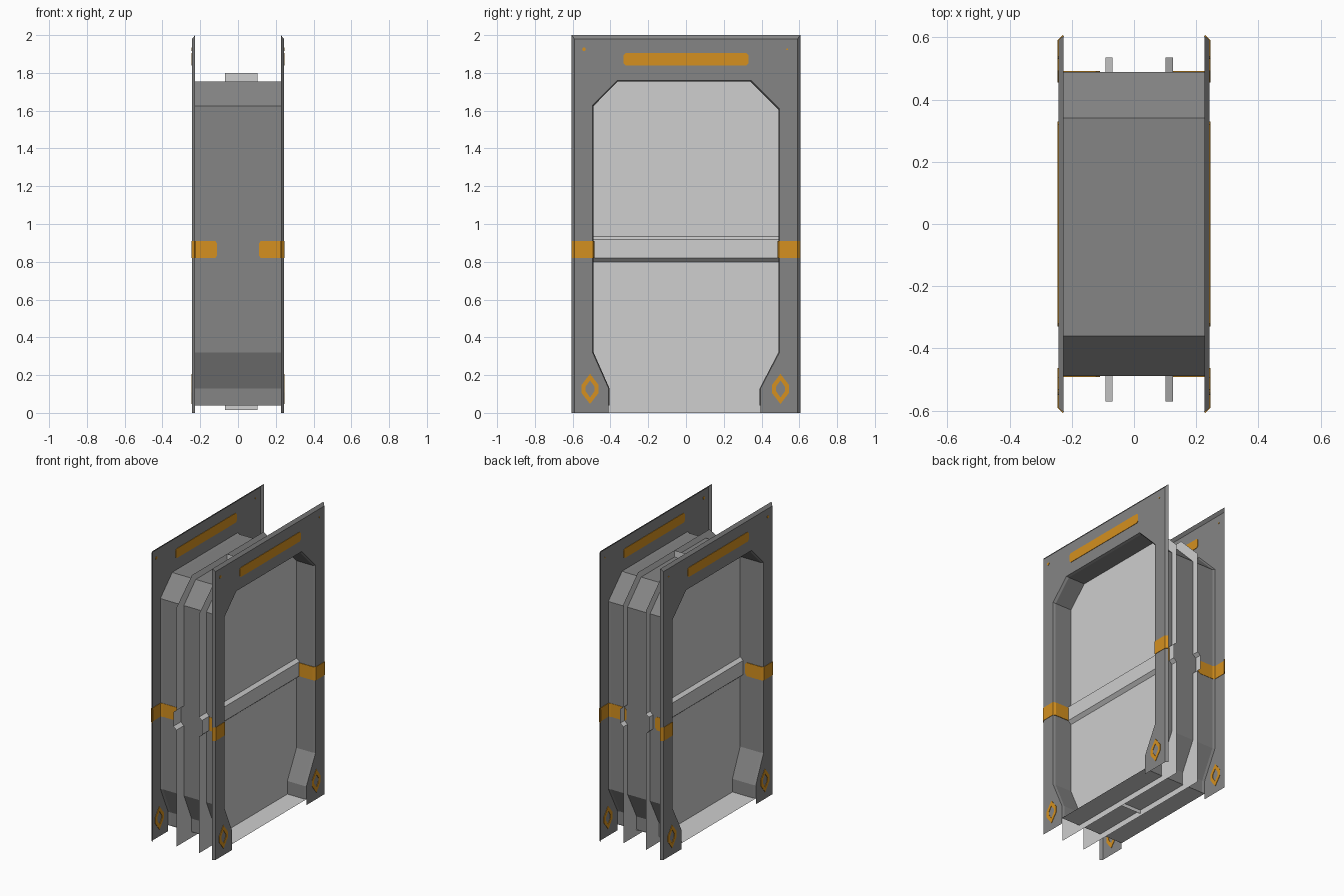
import bpy, bmesh, math

if "Cube" in bpy.data.objects:
    bpy.data.objects.remove(bpy.data.objects["Cube"])


def material(name, rgb):
    m = bpy.data.materials.new(name)
    m.diffuse_color = (*rgb, 1)
    m.use_nodes = True
    m.node_tree.nodes["Principled BSDF"].inputs["Base Color"].default_value = m.diffuse_color
    return m


GREY = material("frame grey", (0.235, 0.235, 0.235))
LIGHT = material("door light grey", (0.62, 0.62, 0.62))
ORANGE = material("marking orange", (0.66, 0.28, 0.014))


def make(name, verts, faces, mats, thick=0):
    mesh = bpy.data.meshes.new(name)
    mesh.from_pydata(verts, [], faces)
    for m in mats:
        mesh.materials.append(m)
    ob = bpy.data.objects.new(name, mesh)
    bpy.context.collection.objects.link(ob)
    bm = bmesh.new()
    bm.from_mesh(mesh)
    bmesh.ops.recalc_face_normals(bm, faces=bm.faces)
    bm.to_mesh(mesh)
    bm.free()
    if thick:
        s = ob.modifiers.new("thickness", "SOLIDIFY")
        s.thickness, s.offset = thick, 0
    return ob


def strip(name, rows, mats, thick=0):
    """Sheet lofted through rows of (start point, end point)."""
    verts = [p for row in rows for p in row]
    faces = [(2*i, 2*i+1, 2*i+3, 2*i+2) for i in range(len(rows) - 1)]
    return make(name, verts, faces, mats, thick)


X_OUT, X_IN = 0.243, 0.227     # plate face and back of its rim

# Doorway outline (y, z), from the right foot up and over to the left foot
DOORWAY = [(0.395, 0.13), (0.495, 0.32), (0.495, 1.61), (0.345, 1.76),
           (-0.365, 1.76), (-0.495, 1.63), (-0.495, 0.32), (-0.41, 0.13)]

for s, side in ((1, "right"), (-1, "left")):
    # Plate with doorway cut-out and a sloped rim folded backwards
    inner = [(-0.59, 0), (-0.59, 1.98), (0.59, 1.98), (0.59, 0)]
    outer = [(-0.605, 0), (-0.605, 2.0), (0.605, 2.0), (0.605, 0)]
    loop = inner + [(0.395, 0)] + DOORWAY + [(-0.41, 0)]
    n = len(loop)
    verts = [(s*X_OUT, y, z) for y, z in loop] + [(s*X_IN, y, z) for y, z in outer]
    faces = [tuple(range(n))] + [(i, i+1, n+i+1, n+i) for i in range(3)]
    make(side + "_frame_plate", verts, faces, [GREY])

    # Flat markings through the plate, seen from both sides
    def decal(name, pts):
        make(name, [(s*X_OUT, y, z) for y, z in pts], [tuple(range(len(pts)))],
             [ORANGE], 0.006)

    decal(side + "_top_band", [(-0.33, 1.85), (-0.32, 1.84), (0.32, 1.84), (0.33, 1.85),
                               (0.33, 1.895), (0.32, 1.905), (-0.32, 1.905), (-0.33, 1.895)])
    for y0, r in ((-0.54, 0.01), (0.535, 0.005)):
        decal(side + "_corner_dot", [(y0 + r*math.cos(k*math.pi/4), 1.925 + r*math.sin(k*math.pi/4))
                                     for k in range(8)])

    # Hollow diamond markings on the feet
    for y0 in (-0.508, 0.5):
        shape = [(0, -1), (1, -0.25), (1, 0.25), (0, 1), (-1, 0.25), (-1, -0.25)]
        rows = [((s*X_OUT, y0 + 0.046*a, 0.127 + 0.08*b),
                 (s*X_OUT, y0 + 0.024*a, 0.127 + 0.045*b)) for a, b in shape + shape[:1]]
        strip(side + "_foot_diamond", rows, [ORANGE], 0.006)

    # Stripes wrapping rim, plate and passage wall
    for t in (1, -1):
        path = [(0.11, 0.488, 0.032), (0.122, 0.488, 0.046), (X_IN, 0.488, 0.046),
                (X_OUT, 0.495, 0.046), (X_OUT, 0.59, 0.046), (X_IN, 0.605, 0.046)]
        rows = [((s*x, t*y, 0.865 - h), (s*x, t*y, 0.865 + h)) for x, y, h in path]
        strip(side + "_side_stripe", rows, [ORANGE], 0.006)

# Passage walls: the outline lofted between plates, slightly tighter inside
n = len(DOORWAY) + 2
section = [(0.395, 0.04)] + DOORWAY + [(-0.41, 0.04)]
verts = []
for x, k, dz in ((-X_OUT, 1, 0), (-X_IN, 0.988, 0.005), (X_IN, 0.988, 0.005), (X_OUT, 1, 0)):
    verts += [(x, y*k, z - (dz if z > 1 else 0)) for y, z in section]
faces = [(r*n + i, r*n + i + 1, (r+1)*n + i + 1, (r+1)*n + i)
         for r in range(3) for i in range(n - 1)]
make("passage_walls", verts, faces, [GREY])

# Passage floor
strip("passage_floor", [((x, -0.41, 0.04), (x, 0.395, 0.04)) for x in (-X_OUT, X_OUT)], [LIGHT])

# Door sheets, reaching past the passage, each with a raised cross bar
for name, x0, x1 in (("right_door_sheet", 0.102, 0.125), ("left_door_sheet", -0.069, -0.092)):
    rows = [(x0, 0, -0.57, 0.535), (x0, 0.80, -0.57, 0.535), (x1, 0.82, -0.57, 0.535),
            (x1, 0.918, -0.57, 0.535), (x0, 0.935, -0.57, 0.535),
            (x0, 1.64, -0.57, 0.535), (x0, 1.80, -0.40, 0.375)]
    strip(name, [((x, a, z), (x, b, z)) for x, z, a, b in rows], [LIGHT])

# Divider between the door sheets
strip("door_divider", [((x, -0.02, 0.015), (x, -0.02, 1.80)) for x in (-0.069, 0.102)], [LIGHT])
